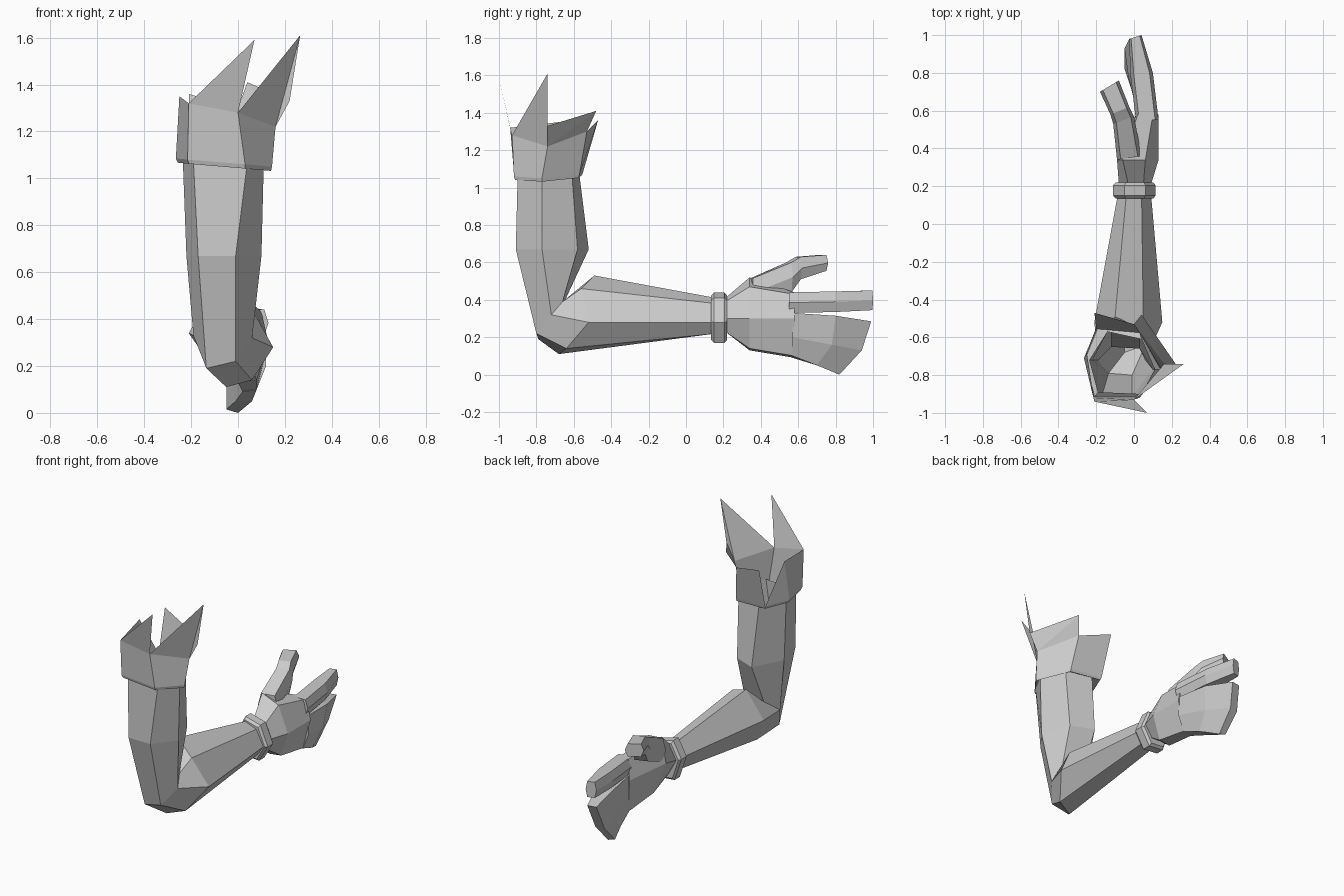
import bpy
import bmesh
from mathutils import Vector

default_cube = bpy.data.objects.get("Cube")
if default_cube:
    bpy.data.objects.remove(default_cube, do_unlink=True)

grey = bpy.data.materials.new("plain_grey")
grey.use_nodes = True
grey.diffuse_color = (0.6, 0.6, 0.6, 1)
grey.node_tree.nodes["Principled BSDF"].inputs["Base Color"].default_value = grey.diffuse_color


def finish(name, bm):
    """Turn a bmesh into a flat shaded object."""
    bmesh.ops.recalc_face_normals(bm, faces=bm.faces)
    mesh = bpy.data.meshes.new(name)
    bm.to_mesh(mesh)
    bm.free()
    mesh.materials.append(grey)
    obj = bpy.data.objects.new(name, mesh)
    bpy.context.collection.objects.link(obj)
    return obj


def bridge(bm, lower, upper):
    """Join two equal rings of vertices with quads."""
    count = len(lower)
    for i in range(count):
        j = (i + 1) % count
        bm.faces.new((lower[i], lower[j], upper[j], upper[i]))


def loft(name, rings, cap_start=True, cap_end=True):
    """Skin a series of equal rings, with optional end caps."""
    bm = bmesh.new()
    loops = [[bm.verts.new(point) for point in ring] for ring in rings]
    for lower, upper in zip(loops, loops[1:]):
        bridge(bm, lower, upper)
    if cap_start:
        bm.faces.new(loops[0])
    if cap_end:
        bm.faces.new(loops[-1])
    return finish(name, bm)


def flat_ring(y, section):
    """Place an (x, z) section at one depth."""
    return [(x, y, z) for x, z in section]


def level_ring(z, section):
    """Place an (x, y) section at one height."""
    return [(x, y, z) for x, y in section]


def digit_ring(inner, outer, low, high):
    """Six sided finger section running from an inner to an outer (x, y) point."""
    inner, outer = Vector(inner), Vector(outer)
    middle = (low + high) / 2
    outline = [(0.15, low), (0.85, low), (1, middle),
               (0.85, high), (0.15, high), (0, middle)]
    return [(*inner.lerp(outer, t), z) for t, z in outline]


# Arm: each ring runs outer pair, +x side, inner pair, -x side
arm_top = level_ring(1.07, [(-0.19, -0.89), (0.04, -0.9), (0.11, -0.77),
                            (0.04, -0.61), (-0.14, -0.57), (-0.235, -0.72)])
arm_middle = level_ring(0.67, [(-0.17, -0.91), (-0.01, -0.91), (0.1, -0.77),
                               (0.03, -0.58), (-0.12, -0.52), (-0.22, -0.72)])
elbow = [(-0.135, -0.79, 0.19), (-0.01, -0.8, 0.22), (0.06, -0.72, 0.32),
         (0.03, -0.66, 0.39), (-0.12, -0.65, 0.39), (-0.19, -0.72, 0.33)]
forearm = [(-0.05, -0.68, 0.11), (0.06, -0.64, 0.14), (0.15, -0.52, 0.28),
           (0.05, -0.56, 0.46), (-0.1, -0.49, 0.53), (-0.21, -0.52, 0.34)]
wrist_section = [(-0.04, 0.22), (0.05, 0.22), (0.09, 0.28),
                 (0.04, 0.38), (-0.04, 0.41), (-0.085, 0.32)]
loft("arm", [arm_top, arm_middle, elbow, forearm, flat_ring(0.16, wrist_section)],
     cap_start=False)

# Wristband: bevelled six sided ring
band_section = [(-0.06, 0.18), (0.05, 0.17), (0.115, 0.28),
                (0.06, 0.41), (-0.05, 0.44), (-0.11, 0.33)]


def band_ring(y, scale):
    return [(x * scale, y, 0.3 + (z - 0.3) * scale) for x, z in band_section]


loft("wristband", [band_ring(0.135, 0.88), band_ring(0.15, 1),
                   band_ring(0.205, 1), band_ring(0.22, 0.88)])

# Palm
loft("palm", [
    flat_ring(0.21, [(-0.03, 0.23), (0.04, 0.23), (0.09, 0.3),
                     (0.05, 0.39), (-0.03, 0.41), (-0.08, 0.32)]),
    flat_ring(0.34, [(0, 0.13), (0.08, 0.14), (0.13, 0.3),
                     (0.06, 0.47), (-0.06, 0.52), (-0.09, 0.35)]),
    flat_ring(0.58, [(0.02, 0.09), (0.08, 0.1), (0.13, 0.3),
                     (0.1, 0.43), (0.02, 0.44), (0.01, 0.3)]),
])

# Thumb
loft("thumb", [
    digit_ring((-0.09, 0.34), (0.04, 0.36), 0.36, 0.515),
    digit_ring((-0.11, 0.53), (0, 0.57), 0.44, 0.6),
    digit_ring((-0.125, 0.58), (-0.025, 0.62), 0.51, 0.63),
    digit_ring((-0.18, 0.7), (-0.08, 0.76), 0.555, 0.64),
])

# Index finger
loft("index_finger", [
    digit_ring((0.01, 0.55), (0.13, 0.55), 0.33, 0.44),
    digit_ring((-0.02, 0.8), (0.1, 0.8), 0.335, 0.445),
    digit_ring((-0.025, 0.98), (0.04, 1), 0.345, 0.45),
])

# Remaining fingers, held together and curled
loft("joined_fingers", [
    flat_ring(0.57, [(0.02, 0.33), (0.12, 0.33), (0.12, 0.2),
                     (0.08, 0.1), (0.02, 0.09), (0.02, 0.2)]),
    [(-0.01, 0.8, 0.315), (0.1, 0.8, 0.315), (0.08, 0.78, 0.16),
     (0.06, 0.7, 0.05), (-0.01, 0.7, 0.05), (-0.03, 0.78, 0.16)],
    [(-0.025, 0.98, 0.285), (0.035, 0.99, 0.285), (0.01, 0.94, 0.13),
     (0, 0.82, 0), (-0.05, 0.82, 0.015), (-0.05, 0.93, 0.13)],
])

# Torn cuff: a ledge from the arm, a short rim, walls and jagged points
rim = [(-0.215, -0.92, 1.08), (0.03, -0.92, 1.06), (0.145, -0.77, 1.05),
       (0.03, -0.57, 1.07), (-0.2, -0.55, 1.085), (-0.265, -0.71, 1.085)]
walls = [(-0.21, -0.94, 1.32), (0, -0.93, 1.28), (0.16, -0.74, 1.22),
         (0, -0.53, 1.3), (-0.21, -0.47, 1.36), (-0.25, -0.68, 1.35)]
tips = [(0.07, -1, 1.59), (0.265, -0.74, 1.61), (0.22, -0.74, 1.33), (0.04, -0.48, 1.41)]
bm = bmesh.new()
ledge, rim_low, rim_high, top, tip = [
    [bm.verts.new(point) for point in ring] for ring in (
        arm_top,
        [(x * 0.97, -0.74 + (y + 0.74) * 0.97, z - 0.018) for x, y, z in rim],
        rim, walls, tips)]
bridge(bm, ledge, rim_low)
bridge(bm, rim_low, rim_high)
for i in (0, 1, 2, 3, 5):
    j = (i + 1) % 6
    bm.faces.new((rim_high[i], rim_high[j], top[j], top[i]))
bm.faces.new((rim_high[4], rim_high[5], top[5]))
bm.faces.new((top[0], top[1], tip[0]))
bm.faces.new((top[1], top[2], tip[1]))
bm.faces.new((top[2], tip[2], tip[1]))
bm.faces.new((top[2], top[3], tip[3]))
bm.faces.new((top[2], tip[3], tip[2]))
finish("torn_cuff", bm)
